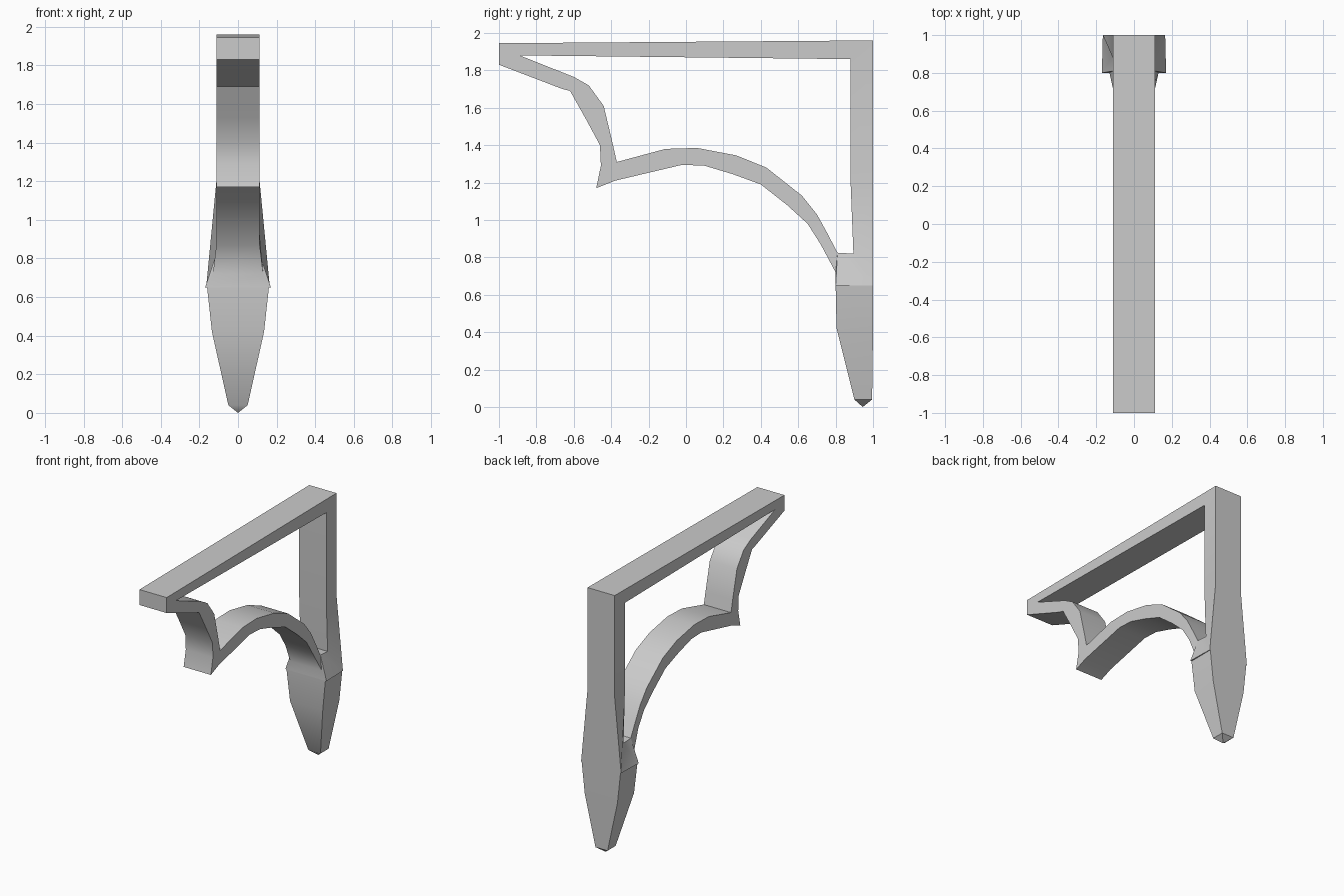
import bpy, bmesh

if "Cube" in bpy.data.objects:
    bpy.data.objects.remove(bpy.data.objects["Cube"])


def make_object(name, bm, angle):
    bmesh.ops.remove_doubles(bm, verts=bm.verts, dist=0.0005)
    bmesh.ops.dissolve_degenerate(bm, edges=bm.edges, dist=0.0005)
    bmesh.ops.recalc_face_normals(bm, faces=bm.faces)
    mesh = bpy.data.meshes.new(name)
    bm.to_mesh(mesh)
    bm.free()
    obj = bpy.data.objects.new(name, mesh)
    bpy.context.collection.objects.link(obj)
    bpy.ops.object.select_all(action='DESELECT')
    obj.select_set(True)
    bpy.context.view_layer.objects.active = obj
    bpy.ops.object.shade_smooth_by_angle(angle=angle)
    return obj


def bridge(bm, a, b):
    n = len(a)
    for i in range(n):
        j = (i + 1) % n
        bm.faces.new((a[i], a[j], b[j], b[i]))


W = 0.112  # half width of the timber

# Bracket frame: closed loop of sections (outer y, z, half width, inner y, z)
sections = [
    (-1.00, 1.945, W, -0.89, 1.88),    # beam, front end
    (1.00, 1.96, W, 0.88, 1.86),       # beam meets post
    (1.00, 1.20, W, 0.88, 1.20),       # post
    (1.00, 0.65, 0.165, 0.895, 0.82),  # flared collar
    (0.80, 0.65, 0.17, 0.81, 0.825),
    (0.80, 0.72, 0.13, 0.81, 0.825),   # large arch
    (0.72, 0.87, W, 0.755, 0.93),
    (0.65, 0.98, W, 0.70, 1.03),
    (0.54, 1.08, W, 0.62, 1.13),
    (0.40, 1.19, W, 0.43, 1.28),
    (0.25, 1.245, W, 0.27, 1.345),
    (0.10, 1.29, W, 0.06, 1.385),
    (-0.02, 1.295, W, -0.11, 1.38),
    (-0.38, 1.21, W, -0.37, 1.31),
    (-0.48, 1.17, W, -0.37, 1.31),     # cusp
    (-0.455, 1.29, W, -0.37, 1.31),
    (-0.46, 1.40, W, -0.39, 1.40),     # small arch
    (-0.53, 1.53, W, -0.44, 1.61),
    (-0.62, 1.69, W, -0.52, 1.72),
    (-0.66, 1.70, W, -0.60, 1.765),
    (-1.00, 1.83, W, -0.89, 1.88),
]
bm = bmesh.new()
rings = []
for yo, zo, hw, yi, zi in sections:
    rings.append([bm.verts.new(p) for p in (
        (-hw, yo, zo), (hw, yo, zo), (W, yi, zi), (-W, yi, zi))])
for k in range(len(rings)):
    bridge(bm, rings[k], rings[(k + 1) % len(rings)])
make_object("bracket_frame", bm, 0.6)

# Tapered pendant below the collar: (z, front y, back y, half width)
bm = bmesh.new()
rings = []
for z, y0, y1, hw in ((0.65, 0.80, 1.0, 0.16), (0.42, 0.805, 1.0, 0.135),
                      (0.04, 0.90, 0.995, 0.05)):
    rings.append([bm.verts.new(p) for p in (
        (-hw, y0, z), (hw, y0, z), (hw, y1, z), (-hw, y1, z))])
bm.faces.new(rings[0])
bridge(bm, rings[0], rings[1])
bridge(bm, rings[1], rings[2])
tip = bm.verts.new((0, 0.945, 0))
for i in range(4):
    bm.faces.new((rings[2][i], rings[2][(i + 1) % 4], tip))
make_object("pendant", bm, 0.6)
